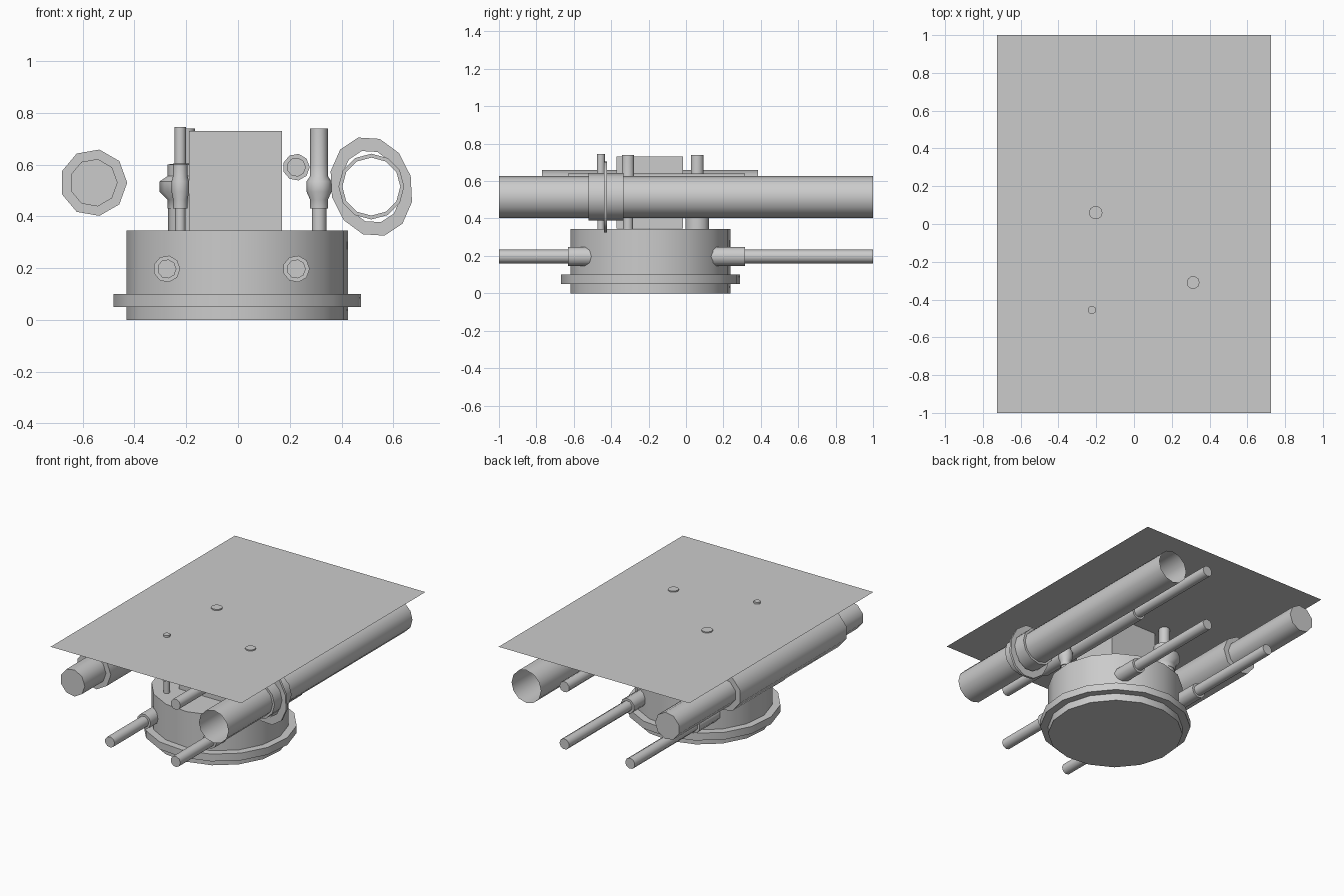
import bpy, bmesh, math

cube = bpy.data.objects.get("Cube")
if cube:
    bpy.data.objects.remove(cube, do_unlink=True)

grey = bpy.data.materials.new("plain_grey")
grey.use_nodes = True
grey.diffuse_color = (0.6, 0.6, 0.6, 1)
grey.node_tree.nodes["Principled BSDF"].inputs["Base Color"].default_value = (0.6, 0.6, 0.6, 1)


def add_object(name, bm, location=(0, 0, 0)):
    mesh = bpy.data.meshes.new(name)
    bm.to_mesh(mesh)
    bm.free()
    mesh.materials.append(grey)
    obj = bpy.data.objects.new(name, mesh)
    obj.location = location
    bpy.context.collection.objects.link(obj)
    return obj


def lathe(name, profile, location, sides, along_y=False, turn=0.0):
    """Spin (radius, height) points; a zero radius closes the end."""
    bm = bmesh.new()
    rings = []
    for r, h in profile:
        if r == 0:
            rings.append([bm.verts.new((0, 0, h))] * sides)
        else:
            angles = [turn + math.tau * i / sides for i in range(sides)]
            rings.append([bm.verts.new((r * math.cos(a), r * math.sin(a), h)) for a in angles])
    for low, high in zip(rings, rings[1:]):
        for i in range(sides):
            j = (i + 1) % sides
            corners = dict.fromkeys((low[i], low[j], high[j], high[i]))
            bm.faces.new(list(corners))
    obj = add_object(name, bm, location)
    if along_y:
        obj.rotation_euler.x = -math.pi / 2
    bpy.ops.object.select_all(action='DESELECT')
    obj.select_set(True)
    bpy.context.view_layer.objects.active = obj
    bpy.ops.object.shade_smooth_by_angle(angle=math.radians(46))
    return obj


def rod(name, r, start, end, location, sides, **kw):
    return lathe(name, [(0, start), (r, start), (r, end), (0, end)], location, sides, **kw)


def sleeve(name, inner, outer, start, end, location, sides):
    return lathe(name, [(inner, start), (outer, start), (outer, end), (inner, end)],
                 location, sides, along_y=True)


# Round base with a flange
lathe("base", [(0, 0), (0.43, 0), (0.43, 0.05), (0.48, 0.05), (0.48, 0.1),
               (0.43, 0.1), (0.43, 0.345), (0, 0.345)], (-0.003, -0.19, 0), 16, turn=0.1)

# Four thin pipes entering the base, each with a collar
for side, x in (("right", -0.275), ("left", 0.225)):
    for end, near, tip, collar in (("front", -0.45, -1, -0.63), ("back", 0.08, 1, 0.315)):
        spot = (x, 0, 0.197)
        rod(f"{end}_{side}_pipe", 0.037, min(near, tip), max(near, tip), spot, 9, along_y=True)
        rod(f"{end}_{side}_collar", 0.052, min(near, collar), max(near, collar), spot, 9, along_y=True)

# Thin upper pipe with a thicker middle
rod("upper_pipe", 0.037, -1, 1, (0.225, 0, 0.59), 9, along_y=True)
rod("upper_pipe_sleeve", 0.052, -0.63, 0.315, (0.225, 0, 0.59), 9, along_y=True)

# Closed large pipe with a thicker middle
rod("closed_main_pipe", 0.093, -1, 1, (-0.558, 0, 0.53), 9, along_y=True)
rod("closed_pipe_sleeve", 0.13, -0.77, 0.385, (-0.558, 0, 0.53), 9, along_y=True)

# Open large pipe with a sleeve and an oval plate around it
centre = (0.515, 0, 0.515)
lathe("open_main_pipe", [(0.112, -1), (0.112, 1)], centre, 12, along_y=True)
sleeve("open_pipe_sleeve", 0.112, 0.127, -0.52, -0.335, centre, 12)
oval = sleeve("oval_plate", 0.127, 0.175, -0.438, -0.422, centre, 12)
oval.scale = (0.9, 1.12, 1)
oval.rotation_euler.y = math.radians(-15)

# Upright pipes with a bulged joint
def upright(name, x, y, foot, body, bulge, neck, top, sides):
    lathe(name, [(0, 0.34), (foot, 0.34), (foot, 0.43), (body, 0.43), (body, 0.465),
                 (bulge, 0.495), (bulge, 0.535), (body, 0.555), (body, 0.6),
                 (neck, 0.605), (neck, top), (0, top)], (x, y, 0), sides)


upright("front_upright", -0.223, -0.455, 0.02, 0.028, 0.034, 0.022, 0.745, 10)
upright("left_upright", 0.313, -0.31, 0.028, 0.035, 0.048, 0.034, 0.74, 10)
upright("back_upright", -0.203, 0.06, 0.067, 0.07, 0.1, 0.036, 0.74, 10)

# Square housing, seen as an inward facing shell
bm = bmesh.new()
bmesh.ops.create_cube(bm, size=1)
bmesh.ops.scale(bm, vec=(0.36, 0.355, 0.385), verts=bm.verts)
bmesh.ops.reverse_faces(bm, faces=bm.faces)
add_object("housing", bm, (-0.01, -0.193, 0.538))

# Thin ceiling sheet
bm = bmesh.new()
bmesh.ops.create_grid(bm, x_segments=1, y_segments=1, size=1)
bmesh.ops.scale(bm, vec=(0.725, 1, 1), verts=bm.verts)
add_object("ceiling_sheet", bm, (0, 0, 0.732))
